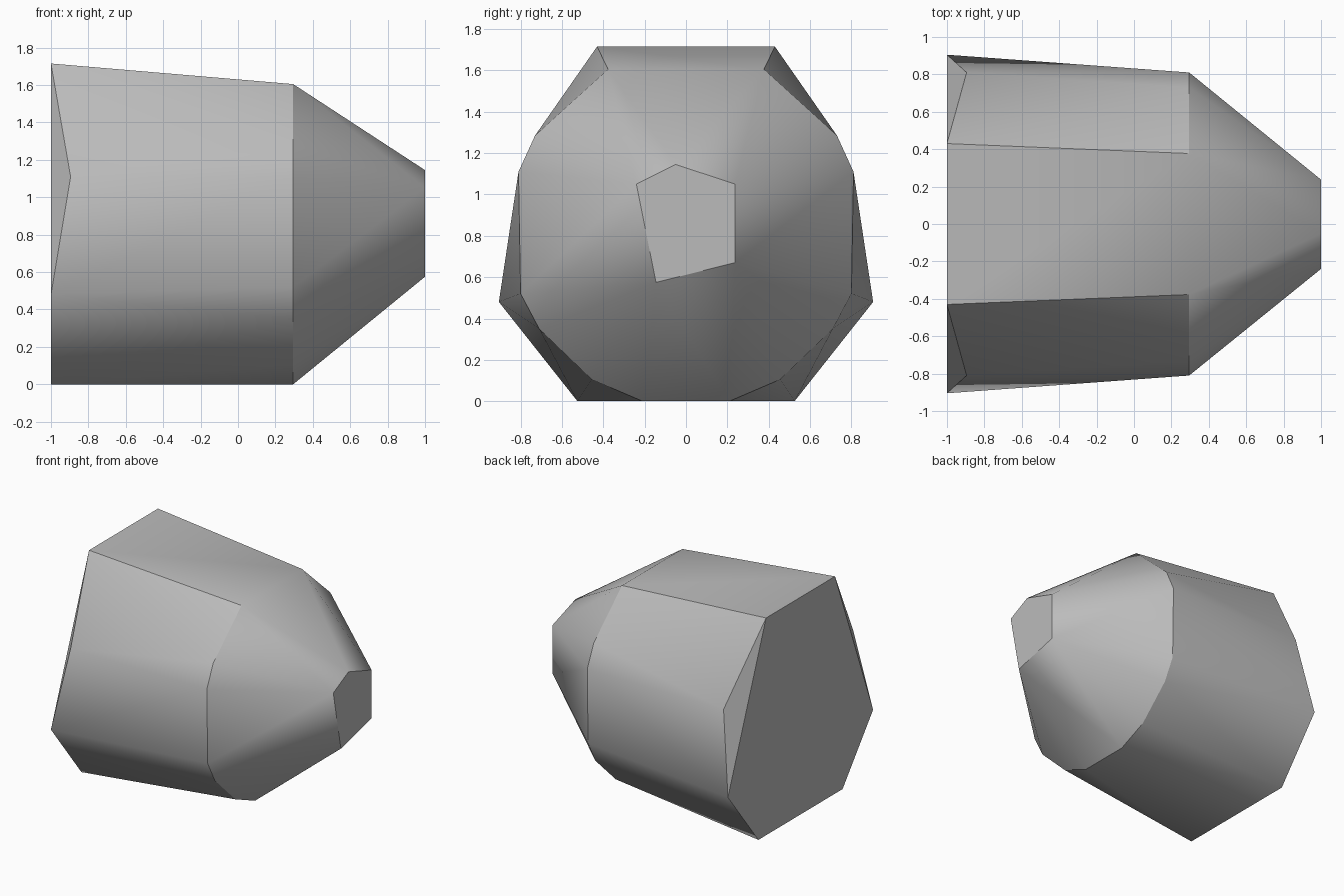
import bpy
import bmesh
import math

cube = bpy.data.objects.get("Cube")
if cube:
    bpy.data.objects.remove(cube, do_unlink=True)

# Plain grey stone
stone = bpy.data.materials.new("grey_stone")
stone.use_nodes = True
colour = (0.5, 0.5, 0.5, 1.0)
stone.diffuse_color = colour
stone.node_tree.nodes["Principled BSDF"].inputs["Base Color"].default_value = colour


def mirrored(x, half_profile):
    """Corners of a cross-section at x, mirrored across y."""
    return [(x, side * y, z) for y, z in half_profile for side in (-1, 1)]


# Flat hexagonal back end, with a shoulder corner just in front of it
corners = mirrored(-1.0, [(0.43, 1.715), (0.905, 0.48), (0.525, 0)])
corners += mirrored(-0.895, [(0.81, 1.11)])

# Rounded ring where the body meets the taper
corners += mirrored(0.295, [(0.377, 1.605), (0.73, 1.285), (0.81, 1.11), (0.8, 0.52),
                            (0.71, 0.35), (0.455, 0.105), (0.21, 0)])

# Small five-sided tip
tip = [(-0.05, 1.145), (0.237, 1.05), (0.237, 0.67), (-0.145, 0.575), (-0.24, 1.05)]
corners += [(1.0, y, z) for y, z in tip]

# Wrap the sections in a convex skin
bm = bmesh.new()
for corner in corners:
    bm.verts.new(corner)
hull = bmesh.ops.convex_hull(bm, input=bm.verts[:])
loose = [v for v in bm.verts if not v.link_faces]
bmesh.ops.delete(bm, geom=loose, context="VERTS")
bmesh.ops.dissolve_limit(bm, angle_limit=math.radians(0.5), verts=bm.verts[:], edges=bm.edges[:])
bmesh.ops.recalc_face_normals(bm, faces=bm.faces[:])

mesh = bpy.data.meshes.new("rock_body")
bm.to_mesh(mesh)
bm.free()
mesh.materials.append(stone)
rock = bpy.data.objects.new("rock_body", mesh)
bpy.context.collection.objects.link(rock)

# Soft shading with crisp main edges
bpy.ops.object.select_all(action="DESELECT")
rock.select_set(True)
bpy.context.view_layer.objects.active = rock
bpy.ops.object.shade_smooth_by_angle(angle=math.radians(30))
